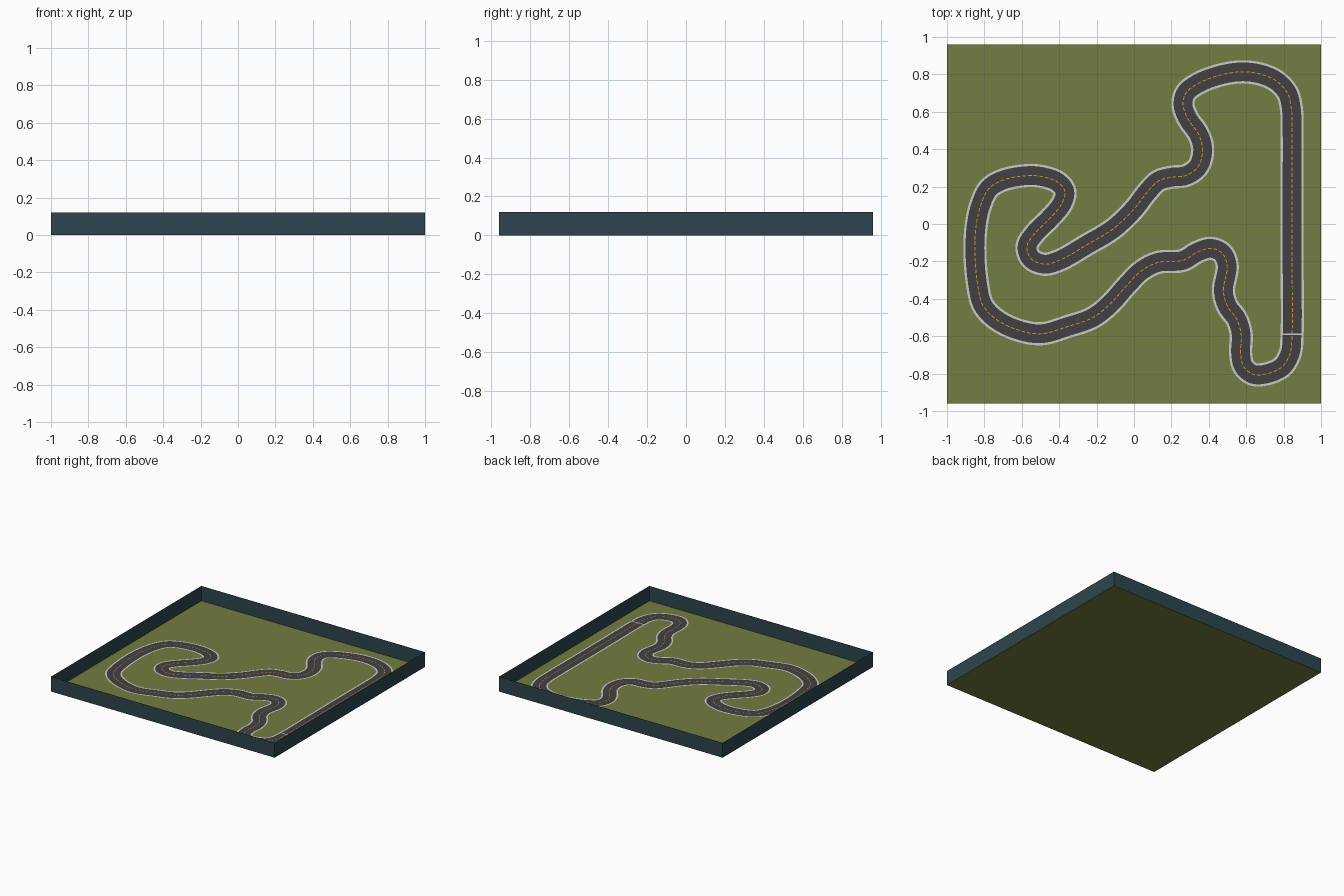
import bpy, bmesh, math
from mathutils import Vector

if "Cube" in bpy.data.objects:
    bpy.data.objects.remove(bpy.data.objects["Cube"])

W, D, H = 1.0, 0.96, 0.12      # half width, half depth, wall height


def material(name, rgb):
    m = bpy.data.materials.new(name)
    m.diffuse_color = (*rgb, 1)
    m.use_nodes = True
    m.node_tree.nodes["Principled BSDF"].inputs["Base Color"].default_value = m.diffuse_color
    return m


GRASS = material("olive grass", (0.17, 0.205, 0.053))
WALL = material("dark teal wall", (0.026, 0.06, 0.075))
KERB = material("light grey kerb", (0.60, 0.60, 0.58))
ROAD = material("dark asphalt", (0.053, 0.052, 0.056))
DASH = material("orange marking", (0.80, 0.30, 0.01))


def mesh_object(name, verts, faces, mat):
    me = bpy.data.meshes.new(name)
    me.from_pydata(verts, [], faces)
    me.materials.append(mat)
    ob = bpy.data.objects.new(name, me)
    bpy.context.collection.objects.link(ob)
    return ob


# Control points of the circuit's centre line
CONTROL = [
    (.845, -.59), (.845, -.2), (.845, .2), (.845, .5), (.842, .61), (.82, .70),
    (.76, .765), (.67, .803), (.565, .813), (.45, .793), (.34, .75), (.277, .70),
    (.262, .635), (.29, .56), (.345, .48), (.367, .40), (.345, .31), (.28, .26),
    (.20, .25), (.13, .23), (.07, .17), (0, .08), (-.11, -.025), (-.25, -.11),
    (-.40, -.195), (-.48, -.215), (-.55, -.185), (-.572, -.12), (-.53, -.05),
    (-.45, .03), (-.385, .11), (-.37, .175), (-.41, .225), (-.50, .255),
    (-.58, .258), (-.70, .235), (-.775, .19), (-.82, .10), (-.845, -.02),
    (-.85, -.17), (-.835, -.33), (-.81, -.43), (-.75, -.50), (-.64, -.56),
    (-.50, -.587), (-.36, -.55), (-.22, -.50), (-.13, -.43), (-.04, -.33),
    (.04, -.25), (.13, -.205), (.26, -.195), (.34, -.15), (.41, -.13),
    (.47, -.155), (.498, -.22), (.478, -.36), (.50, -.44), (.55, -.51),
    (.573, -.59), (.57, -.69), (.585, -.76), (.635, -.803), (.70, -.803),
    (.79, -.765), (.835, -.69),
]


def smooth_loop(pts, step=0.01):
    """Closed centripetal-style spline resampled at an even spacing."""
    pts = [Vector(p) for p in pts]
    n, dense = len(pts), []
    for i in range(n):
        a, b, c, d = (pts[(i + k) % n] for k in (-1, 0, 1, 2))
        t1, t2, t3 = [max((q - p).length, 1e-6) ** 0.5
                      for p, q in ((a, b), (b, c), (c, d))]
        m1 = (c - b) + t2 * ((b - a) / t1 - (c - a) / (t1 + t2))
        m2 = (c - b) + t2 * ((d - c) / t3 - (d - b) / (t2 + t3))
        for k in range(40):
            u = k / 40
            dense.append(b * (2*u**3 - 3*u*u + 1) + m1 * (u**3 - 2*u*u + u)
                         + c * (3*u*u - 2*u**3) + m2 * (u**3 - u*u))
    dense.append(dense[0])
    total = sum((q - p).length for p, q in zip(dense, dense[1:]))
    count = round(total / step / 3) * 3
    gap, out, walked, target = total / count, [], 0, 0
    for p, q in zip(dense, dense[1:]):
        seg = (q - p).length
        while target <= walked + seg and len(out) < count:
            out.append(p.lerp(q, (target - walked) / seg))
            target += gap
        walked += seg
    return out


PATH = smooth_loop(CONTROL)


def ribbon(name, inner, outer, z, mat, keep=lambda i: True):
    """Flat strip along the path between two sideways offsets."""
    n, verts = len(PATH), []
    for i, p in enumerate(PATH):
        t = (PATH[(i + 1) % n] - PATH[i - 1]).normalized()
        side = Vector((-t.y, t.x))
        for off in (inner, outer):
            q = p + side * off
            verts.append((q.x, q.y, z))
    faces = [(2*i, 2*((i + 1) % n), 2*((i + 1) % n) + 1, 2*i + 1)
             for i in range(n) if keep(i)]
    return mesh_object(name, verts, faces, mat)


def rectangle(name, x0, x1, y0, y1, z, mat):
    return mesh_object(name, [(x0, y0, z), (x1, y0, z), (x1, y1, z), (x0, y1, z)],
                       [(0, 1, 2, 3)], mat)


# Grass field
rectangle("grass_field", -W, W, -D, D, 0, GRASS)

# Boundary walls: one open sheet around the field
ring = [(-W, -D), (W, -D), (W, D), (-W, D)]
mesh_object("boundary_walls", [(x, y, z) for z in (0, H) for x, y in ring],
            [(i, (i + 1) % 4, (i + 1) % 4 + 4, i + 4) for i in range(4)], WALL)

# Circuit: asphalt, kerbs on both edges, dashed centre line
ribbon("asphalt_track", -0.052, 0.052, 0.002, ROAD)
ribbon("right_kerb", -0.062, -0.050, 0.003, KERB)
ribbon("left_kerb", 0.050, 0.062, 0.003, KERB)
ribbon("centre_dashes", -0.0025, 0.0025, 0.004, DASH, lambda i: i % 3 < 2)

# Start line across the straight
rectangle("start_line", 0.783, 0.907, -0.594, -0.585, 0.005, KERB)
